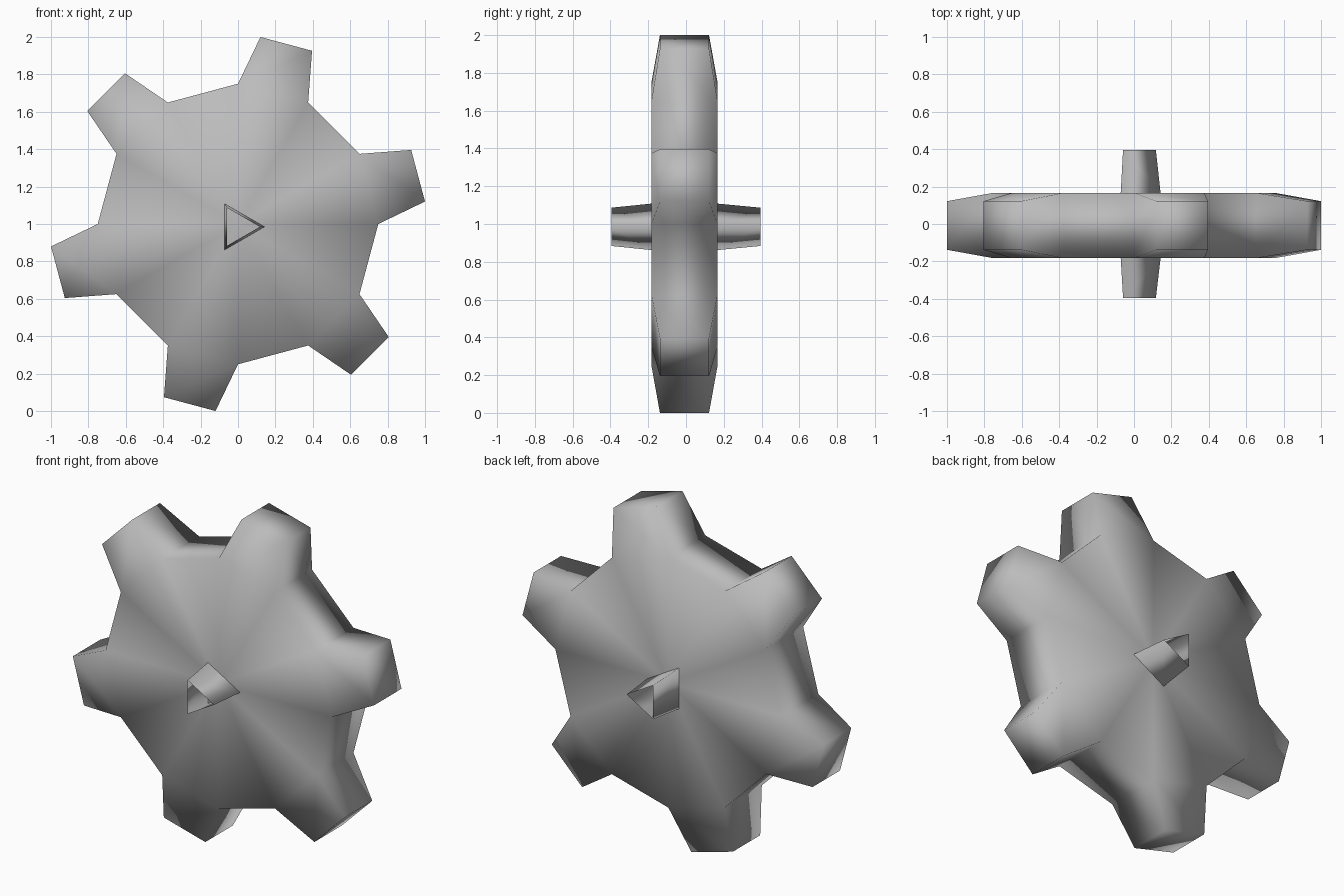
import bpy, bmesh, math

if "Cube" in bpy.data.objects:
    bpy.data.objects.remove(bpy.data.objects["Cube"])

grey = bpy.data.materials.new("plain grey")
grey.diffuse_color = (0.5, 0.5, 0.5, 1)
grey.use_nodes = True
grey.node_tree.nodes["Principled BSDF"].inputs["Base Color"].default_value = grey.diffuse_color


def finish(name, bm):
    bmesh.ops.recalc_face_normals(bm, faces=bm.faces)
    mesh = bpy.data.meshes.new(name)
    bm.to_mesh(mesh)
    bm.free()
    mesh.materials.append(grey)
    mesh.shade_smooth()
    obj = bpy.data.objects.new(name, mesh)
    bpy.context.collection.objects.link(obj)
    return obj


def polar(bm, r, deg, y, cz=1.0):
    a = math.radians(deg)
    return bm.verts.new((r * math.cos(a), y, cz + r * math.sin(a)))


# Gear: twelve-sided disc with a tapered tooth on every other side
bm = bmesh.new()
RIM_Y, TIP_Y = (-0.183, 0.167), (-0.138, 0.122)
rims, tips = [], []
for side in range(2):
    rim = [polar(bm, 0.75, 90 - 30 * i, RIM_Y[side]) for i in range(12)]
    tip = [(polar(bm, 1.007, 75 - 60 * k + 8.15, TIP_Y[side]),
            polar(bm, 1.007, 75 - 60 * k - 8.15, TIP_Y[side])) for k in range(6)]
    hub = bm.verts.new((0, RIM_Y[side], 1))
    for i in range(12):
        bm.faces.new((hub, rim[i], rim[(i + 1) % 12]))
    for k in range(6):
        bm.faces.new((rim[2 * k], tip[k][0], tip[k][1], rim[2 * k + 1]))
    rims.append(rim)
    tips.append(tip)

# Outer walls: tooth flank, tip, flank, then the valley to the next tooth
loops = []
for rim, tip in zip(rims, tips):
    loops.append([v for k in range(6)
                  for v in (rim[2 * k], tip[k][0], tip[k][1], rim[2 * k + 1])])
n = len(loops[0])
for i in range(n):
    j = (i + 1) % n
    bm.faces.new((loops[0][i], loops[0][j], loops[1][j], loops[1][i]))
finish("gear_wheel", bm)

# Axle stubs: open three-sided tapered tubes on both faces
for name, y0, y1 in (("front_axle", RIM_Y[0], -0.395), ("back_axle", RIM_Y[1], 0.395)):
    bm = bmesh.new()
    base = [polar(bm, 0.142, 120 * i, y0, 0.985) for i in range(3)]
    end = [polar(bm, 0.117, 120 * i, y1, 0.985) for i in range(3)]
    for i in range(3):
        j = (i + 1) % 3
        bm.faces.new((base[i], base[j], end[j], end[i]))
    finish(name, bm)
